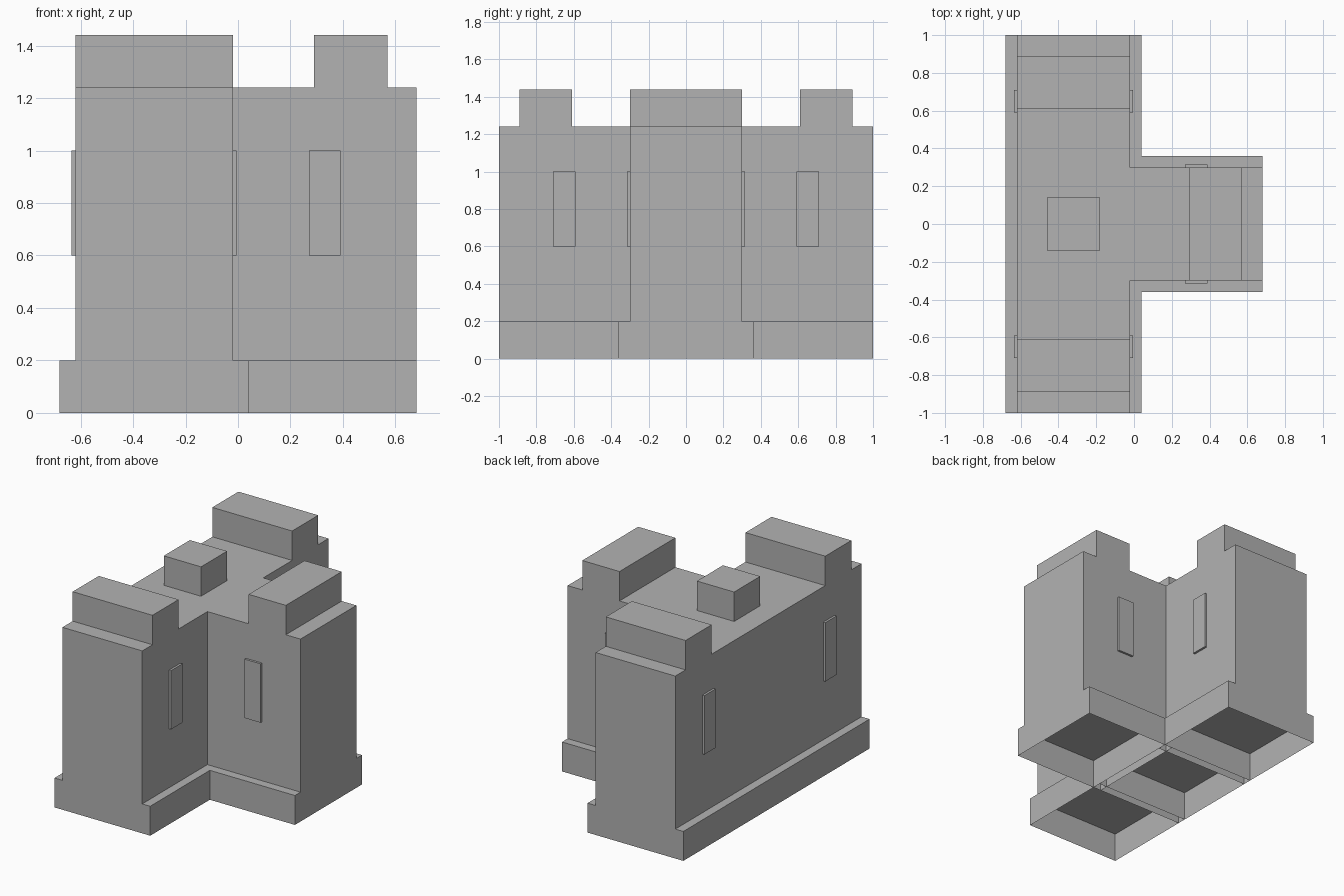
import bpy
import bmesh

if "Cube" in bpy.data.objects:
    bpy.data.objects.remove(bpy.data.objects["Cube"], do_unlink=True)

# Single stone colour
stone = bpy.data.materials.new("stone_grey")
stone.use_nodes = True
GREY = (0.448, 0.448, 0.448, 1)
stone.diffuse_color = GREY
stone.node_tree.nodes["Principled BSDF"].inputs["Base Color"].default_value = GREY

# Shared levels and plan dimensions
PLINTH_TOP, ROOF, TOP = 0.2, 1.24, 1.44
BACK, INNER, END = -0.62, -0.02, 0.68    # long wing walls and cross wing end
HALF = 0.3                               # half width of the cross wing
LEDGE = 0.06                             # plinth overhang
PROUD = 0.015                            # window projection


def prism(name, outline, z0, z1, open_bottom=False):
    """Extrude a counter-clockwise plan outline between two heights."""
    bm = bmesh.new()
    base = bm.faces.new([bm.verts.new((x, y, z0)) for x, y in outline])
    lid = bmesh.ops.extrude_face_region(bm, geom=[base], use_keep_orig=True)
    verts = [g for g in lid["geom"] if isinstance(g, bmesh.types.BMVert)]
    bmesh.ops.translate(bm, verts=verts, vec=(0, 0, z1 - z0))
    bmesh.ops.recalc_face_normals(bm, faces=bm.faces)
    if open_bottom:
        bmesh.ops.delete(bm, geom=[base], context='FACES_ONLY')
    mesh = bpy.data.meshes.new(name)
    bm.to_mesh(mesh)
    bm.free()
    mesh.materials.append(stone)
    obj = bpy.data.objects.new(name, mesh)
    bpy.context.collection.objects.link(obj)
    return obj


def box(name, x0, x1, y0, y1, z0, z1, open_bottom=False):
    return prism(name, [(x0, y0), (x1, y0), (x1, y1), (x0, y1)], z0, z1, open_bottom)


# T-shaped tower walls and flat roof
prism("tower_walls", [
    (BACK, -1), (INNER, -1), (INNER, -HALF), (END, -HALF),
    (END, HALF), (INNER, HALF), (INNER, 1), (BACK, 1)],
    PLINTH_TOP, ROOF, open_bottom=True)

# Hollow plinths, open underneath
wide = HALF + LEDGE
px0, px1 = BACK - LEDGE, INNER + LEDGE
box("centre_plinth", px0, px1, -wide, wide, 0, PLINTH_TOP, True)
box("cross_wing_plinth", INNER, END, -wide, wide, 0, PLINTH_TOP, True)
box("front_wing_plinth", px0, px1, -1, -HALF, 0, PLINTH_TOP, True)
box("back_wing_plinth", px0, px1, HALF, 1, 0, PLINTH_TOP, True)

# Roof blocks on the wings and the centre
box("centre_roof_block", -0.46, -0.18, -0.14, 0.14, ROOF, TOP)
box("cross_wing_roof_block", 0.29, 0.57, -HALF, HALF, ROOF, TOP)
box("front_wing_roof_block", BACK, INNER, -0.89, -0.61, ROOF, TOP)
box("back_wing_roof_block", BACK, INNER, 0.61, 0.89, ROOF, TOP)

# Slim raised window panels on both walls of each wing
for side, s in (("front", -1), ("back", 1)):
    for wall, x in (("outer", BACK), ("inner", INNER)):
        y = 0.65 * s
        box(f"{side}_wing_{wall}_window", x - PROUD, x + PROUD,
            y - 0.06, y + 0.06, 0.6, 1.0)
    y = HALF * s
    box(f"cross_wing_{side}_window", 0.27, 0.39, y - PROUD, y + PROUD, 0.6, 1.0)
